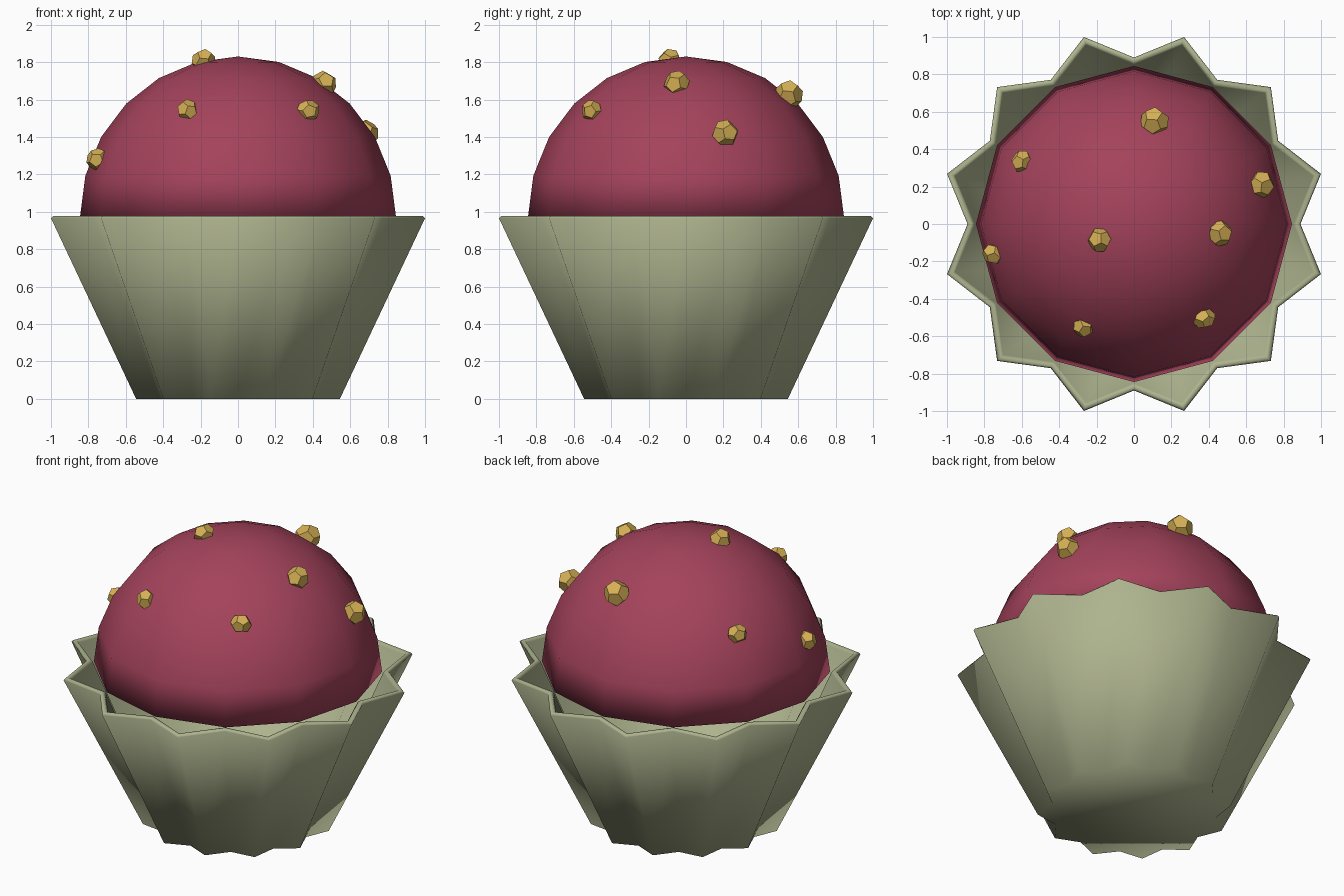
import bpy, bmesh, random
from math import pi, sin, cos, radians
from mathutils import Matrix, Vector, Euler

random.seed(4)
if "Cube" in bpy.data.objects:
    bpy.data.objects.remove(bpy.data.objects["Cube"], do_unlink=True)


def material(name, rgb):
    m = bpy.data.materials.new(name)
    m.use_nodes = True
    m.diffuse_color = (*rgb, 1)
    bsdf = next(n for n in m.node_tree.nodes if n.type == 'BSDF_PRINCIPLED')
    bsdf.inputs["Base Color"].default_value = (*rgb, 1)
    bsdf.inputs["Roughness"].default_value = 0.8
    return m


def finish(name, bm, mat, smooth):
    bmesh.ops.recalc_face_normals(bm, faces=bm.faces)
    for f in bm.faces:
        f.smooth = smooth
    mesh = bpy.data.meshes.new(name)
    bm.to_mesh(mesh)
    bm.free()
    mesh.materials.append(mat)
    obj = bpy.data.objects.new(name, mesh)
    bpy.context.collection.objects.link(obj)
    return obj


def loft(name, rings, sides, mat):
    """Skin rings of (z, even radius, odd radius) and cap both ends."""
    bm = bmesh.new()
    loops = []
    for z, even, odd in rings:
        loop = []
        for i in range(sides):
            r, a = (odd if i % 2 else even), 2 * pi * i / sides
            loop.append(bm.verts.new((r * cos(a), r * sin(a), z)))
        loops.append(loop)
    for low, high in zip(loops, loops[1:]):
        for i in range(sides):
            j = (i + 1) % sides
            bm.faces.new((low[i], low[j], high[j], high[i]))
    bm.faces.new(loops[0][::-1])
    bm.faces.new(loops[-1])
    bmesh.ops.remove_doubles(bm, verts=bm.verts, dist=0.0005)
    return finish(name, bm, mat, True)


paper = material("sage paper", (0.42, 0.45, 0.27))
berry = material("berry sponge", (0.37, 0.055, 0.105))
gold = material("golden nut", (0.66, 0.43, 0.09))

# Pleated cup: outside wall, rounded rim, inside wall and floor
VALLEY, TIP = 0.89, 1.035
cup_rings = [
    (0, VALLEY * 0.545, TIP * 0.545),
    (0.965, VALLEY, TIP),
    (0.977, VALLEY - 0.009, TIP - 0.011),
    (0.977, VALLEY - 0.029, TIP - 0.033),
    (0.965, VALLEY - 0.038, TIP - 0.044),
    (0.04, VALLEY * 0.56 - 0.038, TIP * 0.56 - 0.044),
]
loft("pleated_cup", cup_rings, 24, paper)

# Domed cake top
BASE, RADIUS, HEIGHT = 0.97, 0.845, 0.86
dome_rings = []
for step in range(6):
    a = radians(15 * step)
    r = RADIUS * cos(a)
    dome_rings.append((BASE + HEIGHT * sin(a), r, r))
bm = bmesh.new()
dome = loft("cake_dome", dome_rings, 12, berry)
# Replace the flat crown with a peak
bm.from_mesh(dome.data)
crown = max(bm.faces, key=lambda f: f.calc_center_median().z)
peak = bmesh.ops.poke(bm, faces=[crown])["verts"][0]
peak.co = (0, 0, BASE + HEIGHT)
for f in bm.faces:
    f.smooth = True
bm.to_mesh(dome.data)
bm.free()


def nut_chunk(name, centre, size):
    """Chipped twelve-faced lump."""
    src = bmesh.new()
    bmesh.ops.create_icosphere(src, subdivisions=1, radius=1)
    points = [f.calc_center_median().normalized() for f in src.faces]
    src.free()
    bm = bmesh.new()
    turn = Euler([random.uniform(0, pi) for _ in range(3)]).to_matrix()
    stretch = Matrix.Diagonal([random.uniform(0.88, 1.08) for _ in range(3)])
    for p in points:
        bm.verts.new(turn @ (stretch @ p) * size + Vector(centre))
    bmesh.ops.convex_hull(bm, input=bm.verts)
    bmesh.ops.dissolve_limit(bm, angle_limit=radians(5),
                             verts=bm.verts, edges=bm.edges)
    finish(name, bm, gold, False)


# Nut chunks scattered over the dome
chunks = [
    (0.11, 0.55, 1.625, 0.085), (-0.60, 0.335, 1.47, 0.062),
    (0.68, 0.21, 1.42, 0.07), (0.46, -0.05, 1.685, 0.068),
    (-0.185, -0.085, 1.81, 0.066), (-0.75, -0.16, 1.28, 0.06),
    (-0.27, -0.55, 1.54, 0.06), (0.375, -0.505, 1.54, 0.062),
]
for n, (x, y, z, size) in enumerate(chunks):
    nut_chunk(f"nut_chunk_{n + 1}", (x, y, z), size)
